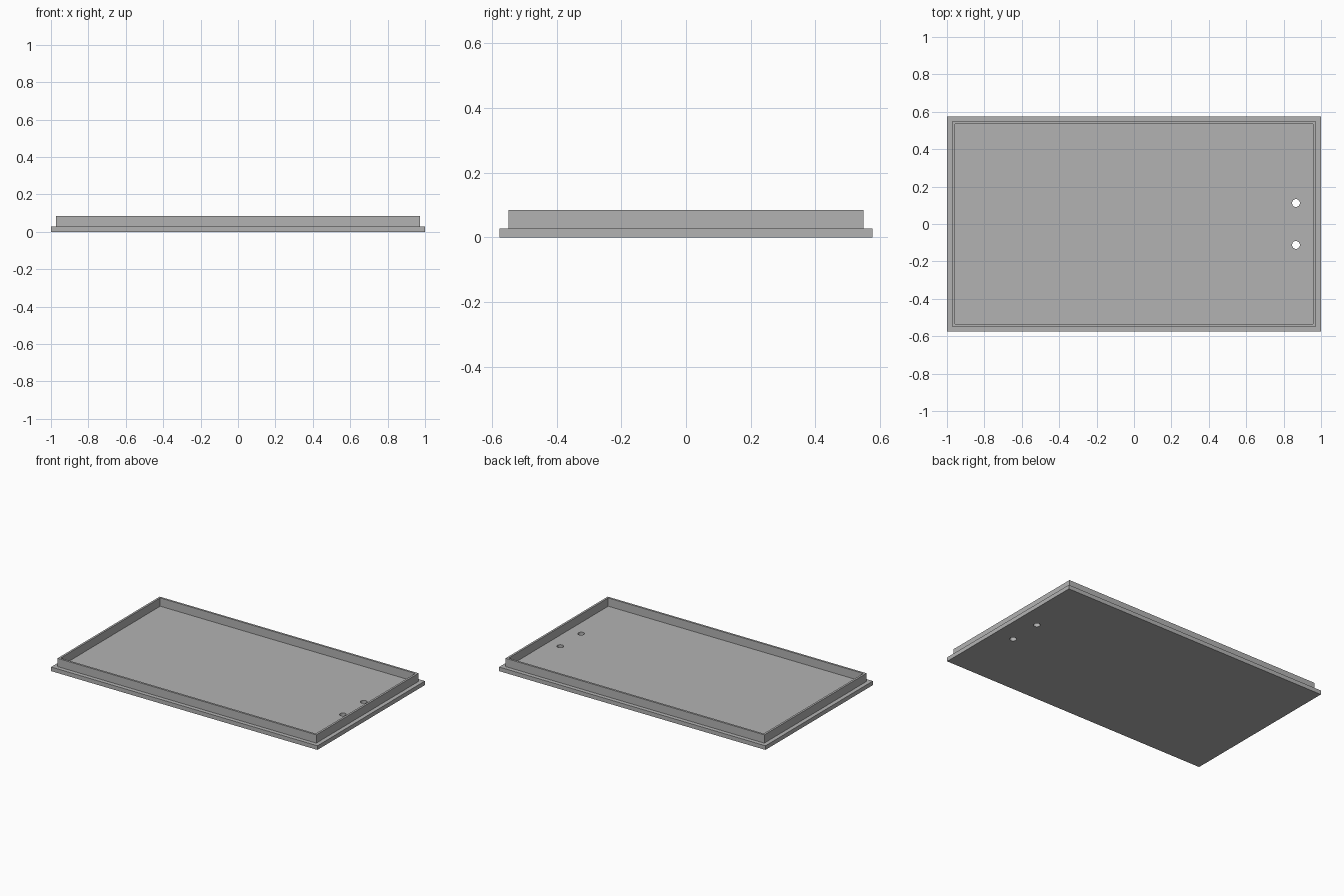
import bpy
import bmesh
from math import cos, sin, tau

cube = bpy.data.objects.get("Cube")
if cube:
    bpy.data.objects.remove(cube, do_unlink=True)

# Overall sizes
HALF_X, HALF_Y = 1.0, 0.576
BASE_H, RIM_TOP = 0.028, 0.084
STEP, WALL = 0.028, 0.014
HOLE_X, HOLE_Y, HOLE_R = 0.866, 0.112, 0.021

grey = bpy.data.materials.new("light grey")
grey.use_nodes = True
grey.diffuse_color = (0.45, 0.45, 0.45, 1)
grey.node_tree.nodes["Principled BSDF"].inputs["Base Color"].default_value = grey.diffuse_color


def rectangle(inset):
    x, y = HALF_X - inset, HALF_Y - inset
    return [(-x, -y), (x, -y), (x, y), (-x, y)]


def circle(cx, cy, r, sides=32):
    return [(cx + r * cos(tau * i / sides), cy + r * sin(tau * i / sides))
            for i in range(sides)]


def extruded_outline(name, loops, z0, z1):
    """Extrude an outer loop, with any further loops left open as holes."""
    bm = bmesh.new()
    edges = []
    for loop in loops:
        verts = [bm.verts.new((x, y, z0)) for x, y in loop]
        edges += [bm.edges.new((v, verts[i - 1])) for i, v in enumerate(verts)]
    bmesh.ops.triangle_fill(bm, edges=edges, use_beauty=True)
    caps = bm.faces[:]
    new = bmesh.ops.extrude_face_region(bm, geom=caps, use_keep_orig=True)
    top = [g for g in new["geom"] if isinstance(g, bmesh.types.BMVert)]
    bmesh.ops.translate(bm, verts=top, vec=(0, 0, z1 - z0))
    bmesh.ops.recalc_face_normals(bm, faces=bm.faces[:])
    mesh = bpy.data.meshes.new(name)
    bm.to_mesh(mesh)
    bm.free()
    mesh.materials.append(grey)
    obj = bpy.data.objects.new(name, mesh)
    bpy.context.collection.objects.link(obj)
    return obj


# Base plate with two through holes near the right-hand end
holes = [circle(HOLE_X, side * HOLE_Y, HOLE_R) for side in (-1, 1)]
extruded_outline("base_plate", [rectangle(0)] + holes, 0, BASE_H)

# Thin raised rim, set in from the plate edge
extruded_outline("raised_rim", [rectangle(STEP), rectangle(STEP + WALL)], BASE_H, RIM_TOP)
